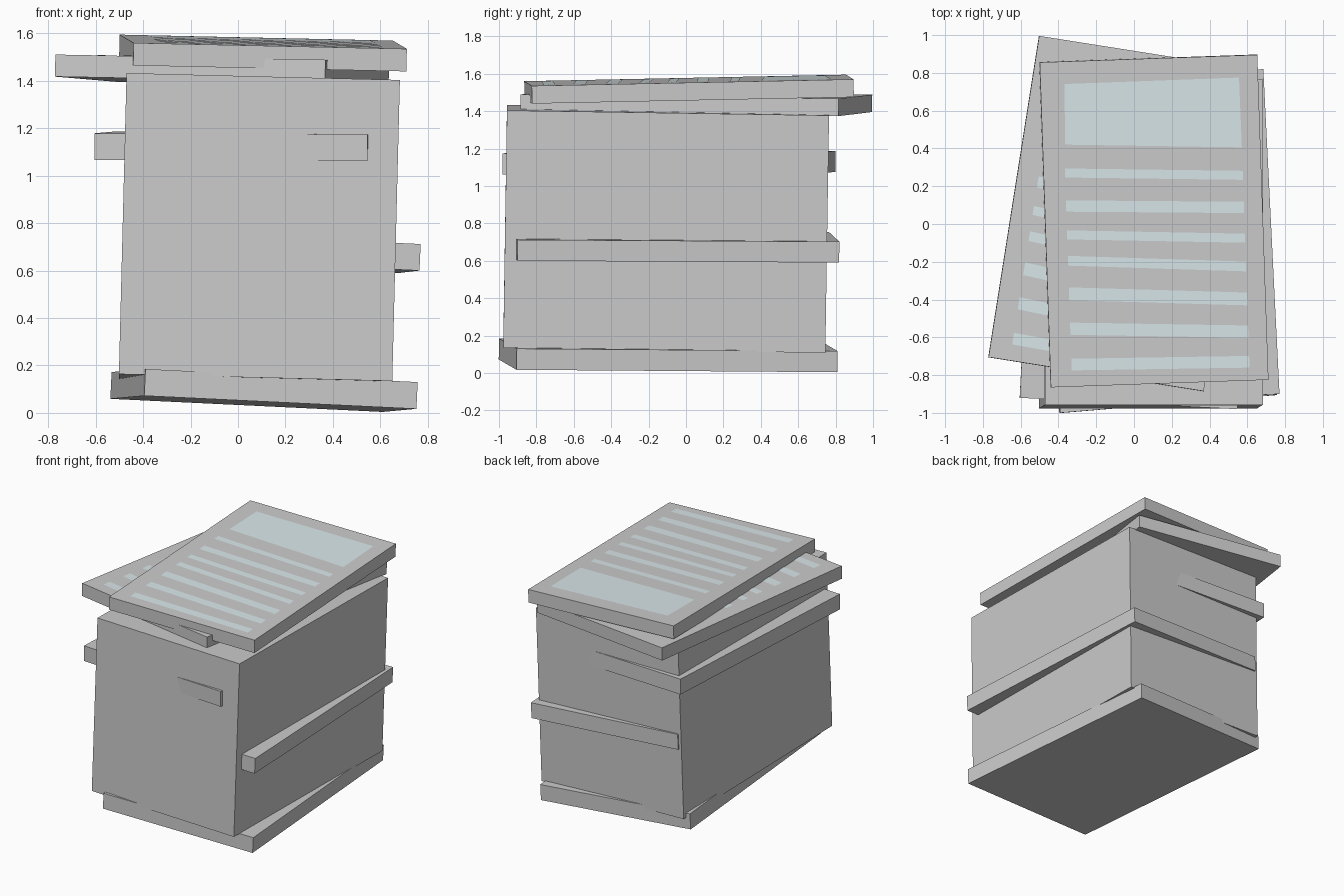
import bpy
from mathutils import Vector

if "Cube" in bpy.data.objects:
    bpy.data.objects.remove(bpy.data.objects["Cube"])

WIDTH, DEPTH = 1.153, 1.722


def frame(fl, fr, bl):
    """Local axes of a tilted sheet from three corners of its top face."""
    o = Vector(fl)
    ex = (Vector(fr) - o).normalized()
    ez = ex.cross(Vector(bl) - o).normalized()
    return o, ex, ez.cross(ex), ez


def make_object(name, verts, faces, material=None):
    mesh = bpy.data.meshes.new(name)
    mesh.from_pydata(verts, [], faces)
    if material:
        mesh.materials.append(material)
    obj = bpy.data.objects.new(name, mesh)
    bpy.context.collection.objects.link(obj)
    return obj


def slab(name, fl, fr, bl, thick):
    o, ex, ey, ez = fr_axes = frame(fl, fr, bl)
    verts = [o + ex * u + ey * v + ez * w
             for w in (-thick, 0)
             for u, v in ((0, 0), (WIDTH, 0), (WIDTH, DEPTH), (0, DEPTH))]
    faces = [(3, 2, 1, 0), (4, 5, 6, 7)]
    faces += [(i, (i + 1) % 4, (i + 1) % 4 + 4, i + 4) for i in range(4)]
    make_object(name, verts, faces)
    return fr_axes


# Main stack and the loose papers poking out of it
slab("main_stack", (-0.47, -0.957, 1.433), (0.675, -0.957, 1.404), (-0.47, 0.763, 1.406), 1.27)
slab("bottom_paper", (-0.39, -1.0, 0.185), (0.755, -0.905, 0.13), (-0.53, 0.715, 0.172), 0.113)
slab("middle_paper", (-0.38, -0.957, 0.765), (0.77, -0.90, 0.712), (-0.465, 0.757, 0.755), 0.112)
slab("upper_paper", (-0.605, -0.92, 1.179), (0.54, -0.98, 1.174), (-0.515, 0.797, 1.187), 0.112)

# Two papers lying on top
second = slab("second_paper", (-0.77, -0.705, 1.511), (0.37, -0.885, 1.489), (-0.495, 1.0, 1.488), 0.093)
top = slab("top_paper", (-0.44, -0.865, 1.56), (0.71, -0.825, 1.535), (-0.50, 0.855, 1.595), 0.095)

# Printed picture and text bars: left centre, right centre, height
BARS = [(1.132, 1.087, 0.048), (0.957, 0.917, 0.060), (0.804, 0.754, 0.048),
        (0.667, 0.604, 0.052), (0.492, 0.432, 0.068), (0.307, 0.259, 0.065),
        (0.117, 0.099, 0.062)]
PICTURE = [(0.12, 1.282), (1.054, 1.235), (1.052, 1.605), (0.126, 1.603)]

ink = bpy.data.materials.new("print")
ink.diffuse_color = (0.70, 0.80, 0.82, 1)
ink.use_nodes = True
ink.node_tree.nodes["Principled BSDF"].inputs["Base Color"].default_value = ink.diffuse_color


def print_page(name, axes):
    o, ex, ey, ez = axes
    quads = [PICTURE]
    for left, right, h in BARS:
        quads.append([(0.113, left - h / 2), (1.055, right - h / 2),
                      (1.055, right + h / 2), (0.113, left + h / 2)])
    verts = [o + ex * u + ey * v + ez * 0.002 for q in quads for u, v in q]
    faces = [tuple(range(4 * i, 4 * i + 4)) for i in range(len(quads))]
    make_object(name, verts, faces, ink)


print_page("second_paper_print", second)
print_page("top_paper_print", top)
